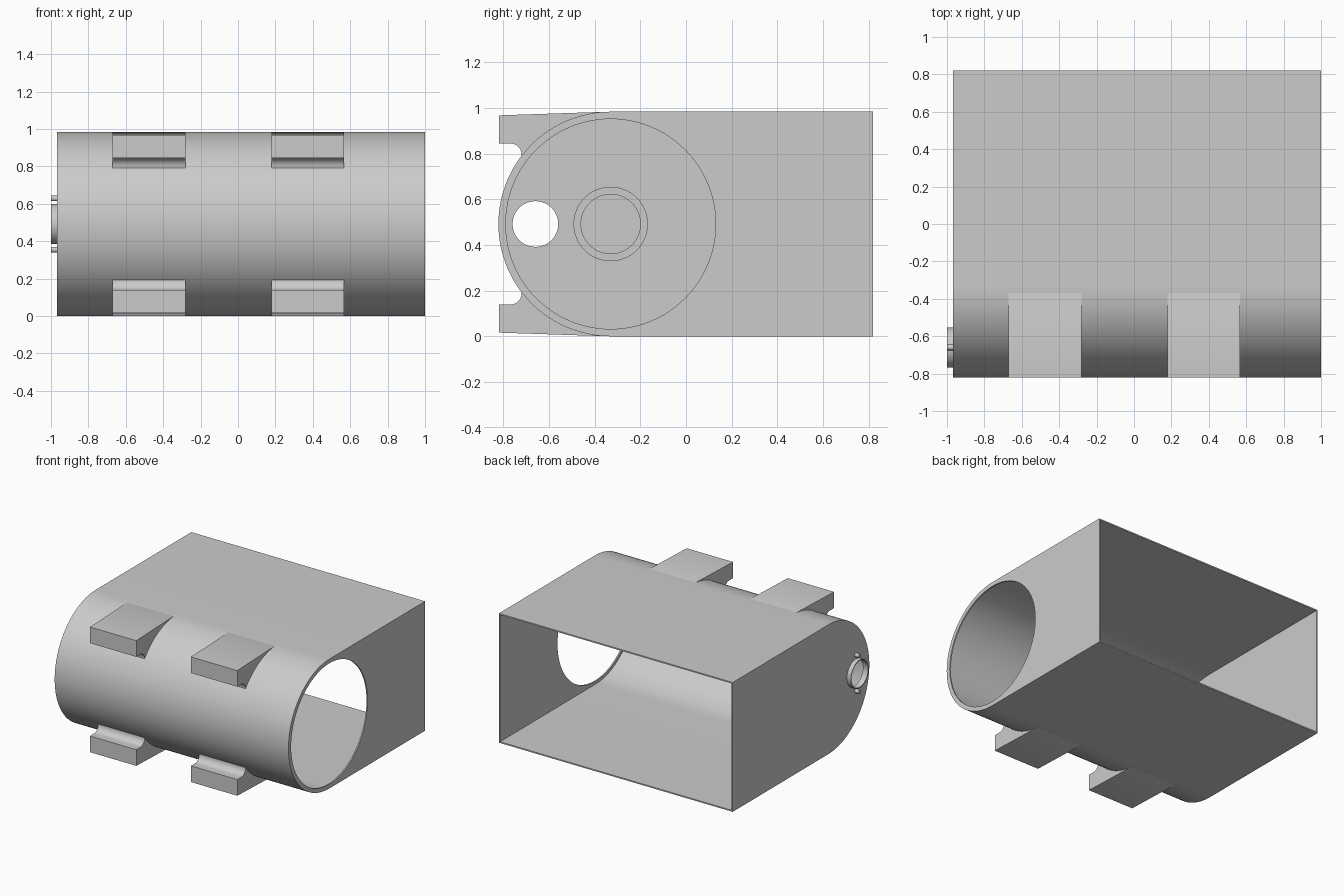
import bpy, bmesh, math
from mathutils import Matrix, Vector

cube = bpy.data.objects.get("Cube")
if cube:
    bpy.data.objects.remove(cube, do_unlink=True)

# Main dimensions
AXIS_Y, AXIS_Z, RADIUS = -0.33, 0.492, 0.492
BACK, LEFT, RIGHT, WALL = 0.82, 1.0, -0.967, 0.01

grey = bpy.data.materials.new("light grey")
grey.use_nodes = True
grey.diffuse_color = (0.6, 0.6, 0.6, 1)
grey.node_tree.nodes["Principled BSDF"].inputs["Base Color"].default_value = (0.6, 0.6, 0.6, 1)


def finish(obj):
    bpy.ops.object.select_all(action="DESELECT")
    obj.select_set(True)
    bpy.context.view_layer.objects.active = obj
    bpy.ops.object.shade_smooth_by_angle(angle=math.radians(30))


def prism(name, profile, x0, x1):
    """Extrude a closed (y, z) profile along x."""
    bm = bmesh.new()
    face = bm.faces.new([bm.verts.new((x0, y, z)) for y, z in profile])
    ext = bmesh.ops.extrude_face_region(bm, geom=[face])
    verts = [v for v in ext["geom"] if isinstance(v, bmesh.types.BMVert)]
    bmesh.ops.translate(bm, verts=verts, vec=Vector((x1 - x0, 0, 0)))
    bmesh.ops.recalc_face_normals(bm, faces=bm.faces)
    mesh = bpy.data.meshes.new(name)
    bm.to_mesh(mesh)
    bm.free()
    mesh.materials.append(grey)
    obj = bpy.data.objects.new(name, mesh)
    bpy.context.collection.objects.link(obj)
    return obj


def arc(y, z, r, start, end, steps):
    angles = [math.radians(start + (end - start) * i / steps) for i in range(steps + 1)]
    return [(y + r * math.cos(a), z + r * math.sin(a)) for a in angles]


def disc(name, y, z, r, x0, x1, sides=64):
    return prism(name, arc(y, z, r, 0, 360, sides)[:-1], x0, x1)


def cut(obj, cutter):
    cutter.hide_render = True
    mod = obj.modifiers.new("cut", "BOOLEAN")
    mod.operation, mod.solver, mod.object = "DIFFERENCE", "EXACT", cutter
    bpy.context.view_layer.objects.active = obj
    bpy.ops.object.modifier_apply(modifier=mod.name)
    bpy.data.objects.remove(cutter, do_unlink=True)


def d_profile(r, back):
    return [(back, AXIS_Z + r)] + arc(AXIS_Y, AXIS_Z, r, 90, 270, 64) + [(back, AXIS_Z - r)]


# Round-fronted hollow housing, open at the back
housing = prism("housing", d_profile(RADIUS, BACK), RIGHT, LEFT)
cut(housing, prism("cavity_cutter", d_profile(RADIUS - WALL, BACK + 0.1),
                   RIGHT + WALL, LEFT - WALL))
cut(housing, disc("left_opening_cutter", AXIS_Y, AXIS_Z, 0.46, LEFT - 0.1, LEFT + 0.1, 96))
cut(housing, disc("port_cutter", -0.66, AXIS_Z, 0.1, RIGHT - 0.1, RIGHT + 0.1))
finish(housing)

# Spindle hub inside the right wall
hub = disc("spindle_hub", AXIS_Y, AXIS_Z, 0.163, RIGHT + 0.005, RIGHT + 0.11)
cut(hub, disc("hub_cutter", AXIS_Y, AXIS_Z, 0.13, RIGHT + WALL, RIGHT + 0.3))
finish(hub)

# Port collar and its two pins on the outside of the right wall
collar = disc("port_collar", -0.66, AXIS_Z, 0.107, -1.0, RIGHT + 0.004)
cut(collar, disc("collar_cutter", -0.66, AXIS_Z, 0.1, -1.1, RIGHT + 0.1))
finish(collar)
for side, label in ((1, "upper"), (-1, "lower")):
    finish(disc(label + "_port_pin", -0.66, AXIS_Z + side * 0.137, 0.015,
                -1.0, RIGHT + 0.004, 24))

# Four lugs hugging the round front: flat tip, filleted inner side
lug = [(-0.82, 0.968), (-0.82, 0.845)]
lug += arc(-0.77, 0.795, 0.05, 90, 0, 10)
lug += arc(AXIS_Y, AXIS_Z, RADIUS - 0.005, 143, 93, 20)
lug += [(-0.37, 0.983)]
for level, label in ((1, "upper"), (-1, "lower")):
    profile = [(y, AXIS_Z + level * (z - AXIS_Z)) for y, z in lug]
    for x0, x1, side in ((-0.672, -0.282, "right"), (0.178, 0.568, "left")):
        finish(prism(f"{label}_{side}_lug", profile, x0, x1))
